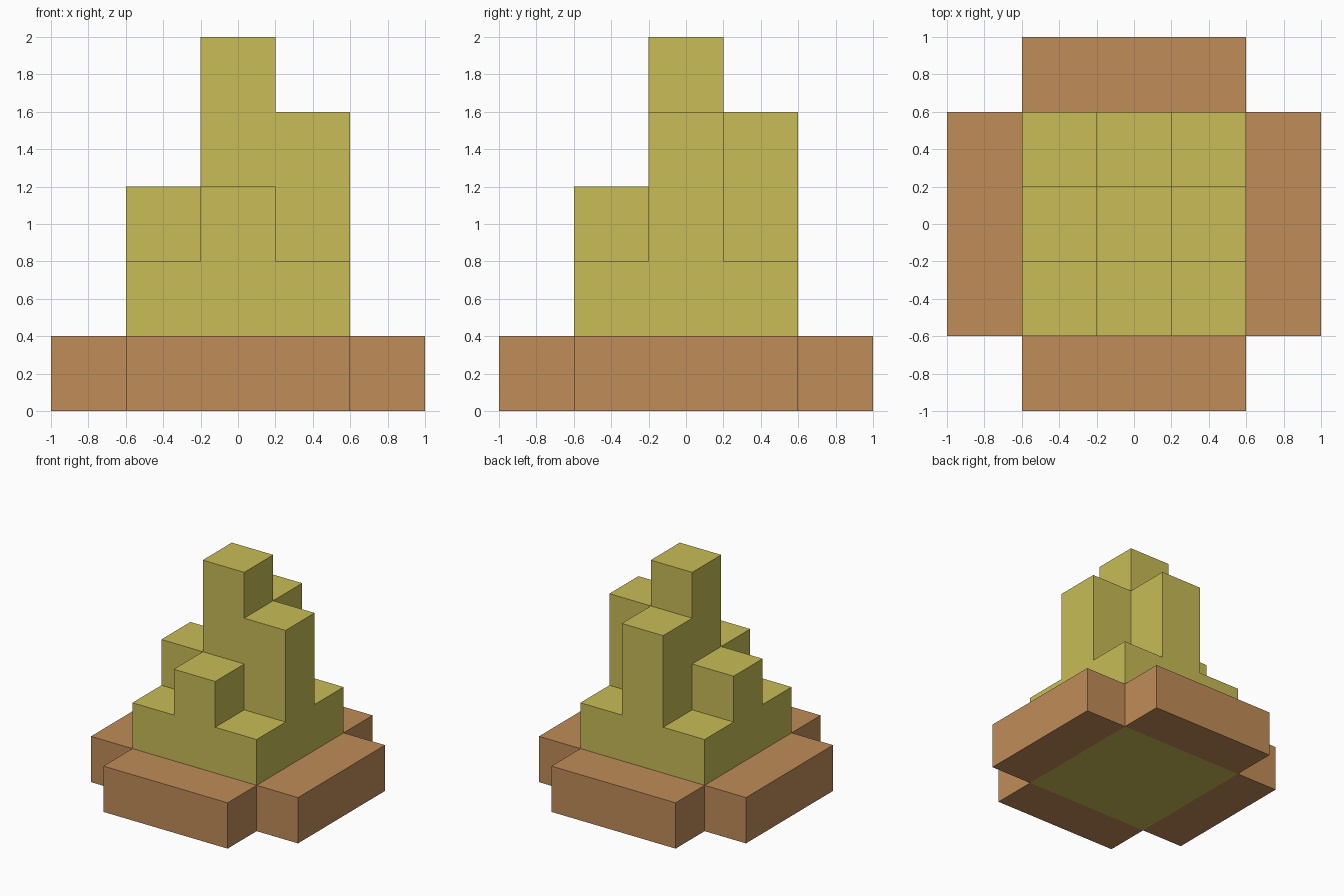
import bpy, bmesh
from mathutils import Vector

if "Cube" in bpy.data.objects:
    bpy.data.objects.remove(bpy.data.objects["Cube"])

U = 0.4  # block unit


def material(name, color):
    m = bpy.data.materials.new(name)
    m.diffuse_color = (*color, 1)
    m.use_nodes = True
    m.node_tree.nodes["Principled BSDF"].inputs["Base Color"].default_value = m.diffuse_color
    return m


olive = material("olive yellow", (0.578, 0.503, 0.093))
brown = material("clay brown", (0.527, 0.262, 0.098))


def add_object(name, bm, mat):
    bmesh.ops.recalc_face_normals(bm, faces=bm.faces)
    mesh = bpy.data.meshes.new(name)
    bm.to_mesh(mesh)
    bm.free()
    mesh.materials.append(mat)
    obj = bpy.data.objects.new(name, mesh)
    bpy.context.collection.objects.link(obj)
    return obj


def box(name, size, loc, mat):
    bm = bmesh.new()
    bmesh.ops.create_cube(bm, size=1)
    bmesh.ops.scale(bm, vec=size, verts=bm.verts)
    obj = add_object(name, bm, mat)
    obj.location = loc


# Stepped tower: column heights in block units, one outer skin
heights = {(x, y): 2 for x in (-1, 0, 1) for y in (-1, 0, 1)}
heights.update({(0, 0): 5, (1, 0): 4, (0, 1): 4, (-1, 0): 3, (0, -1): 3})
cells = {(x, y, z) for (x, y), h in heights.items() for z in range(h)}

bm = bmesh.new()
for cell in cells:
    centre = Vector(cell) + Vector((0, 0, 0.5))
    for axis in range(3):
        for sign in (-1, 1):
            n = Vector((0, 0, 0))
            n[axis] = sign
            if tuple(int(c + d) for c, d in zip(cell, n)) in cells:
                continue
            a, b = Vector((0, 0, 0)), Vector((0, 0, 0))
            a[(axis + 1) % 3] = 0.5
            b[(axis + 2) % 3] = 0.5 * sign
            m = centre + n * 0.5
            bm.faces.new([bm.verts.new((m + p) * U)
                          for p in (-a - b, a - b, a + b, b - a)])
bmesh.ops.remove_doubles(bm, verts=bm.verts, dist=0.001)
bmesh.ops.dissolve_limit(bm, angle_limit=0.01, verts=bm.verts, edges=bm.edges)
add_object("stepped_tower", bm, olive)

# Four base slabs around the tower
for name, x, y in (("front", 0, -1), ("back", 0, 1), ("left", -1, 0), ("right", 1, 0)):
    size = (U, 3 * U, U) if x else (3 * U, U, U)
    box(name + "_base_slab", size, (x * 2 * U, y * 2 * U, U / 2), brown)
